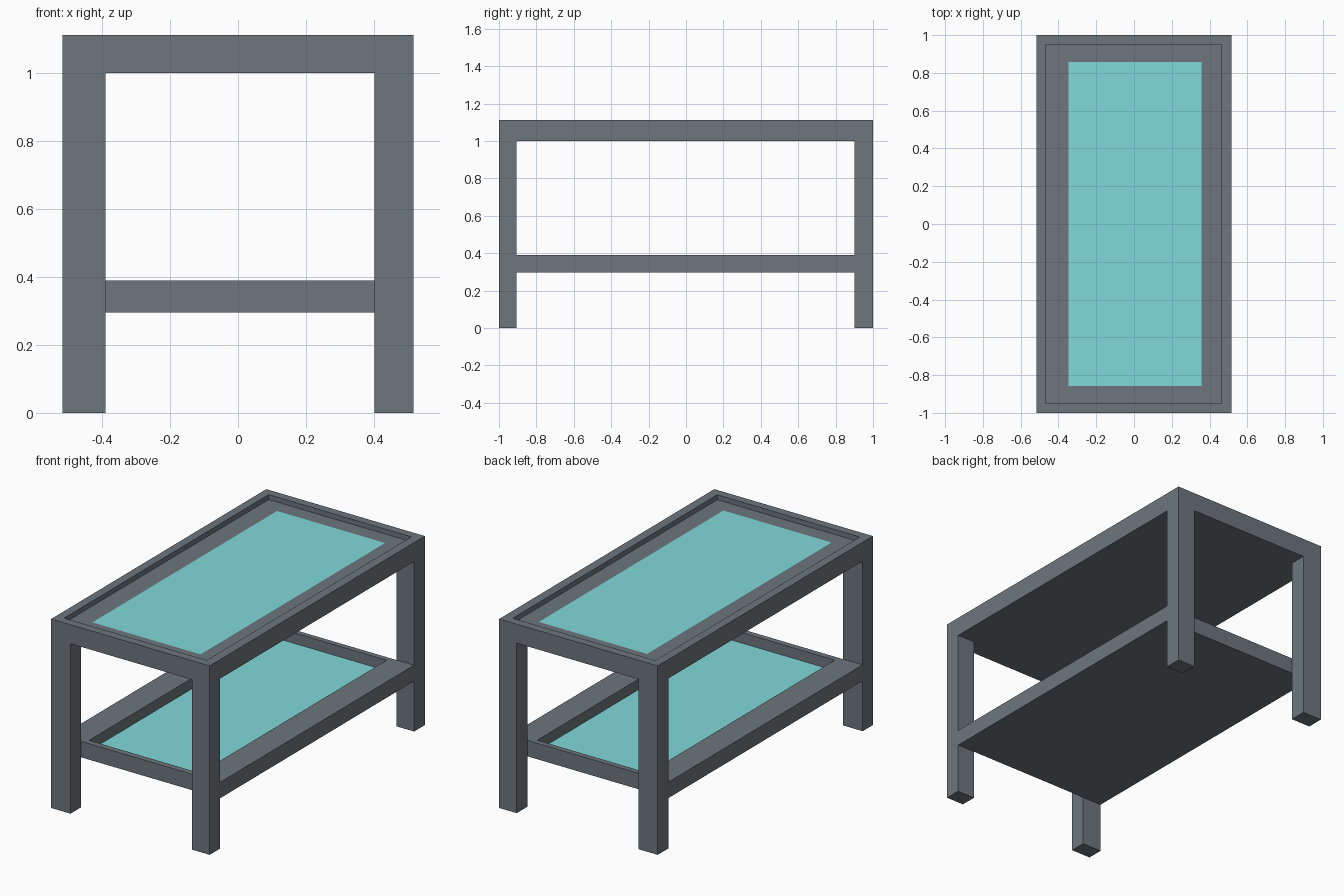
import bpy, bmesh

if "Cube" in bpy.data.objects:
    bpy.data.objects.remove(bpy.data.objects["Cube"])

W, L, H = 0.516, 1.0, 1.112          # half width, half length, height
LEG_X = (-0.39, 0.402)               # inner leg faces
LEG_Y = (-0.905, 0.90)


def material(name, color):
    m = bpy.data.materials.new(name)
    m.diffuse_color = (*color, 1)
    m.use_nodes = True
    m.node_tree.nodes["Principled BSDF"].inputs["Base Color"].default_value = m.diffuse_color
    return m


glass = material("teal_glass", (0.22, 0.69, 0.70))
slate = material("slate_grey", (0.155, 0.18, 0.205))


def box(x0, x1, y0, y1, z0, z1):
    bm = bmesh.new()
    bmesh.ops.create_cube(bm, size=1)
    for v in bm.verts:
        v.co = (x1 if v.co.x > 0 else x0, y1 if v.co.y > 0 else y0, z1 if v.co.z > 0 else z0)
    return bm


def finish(name, bm, mat):
    bmesh.ops.recalc_face_normals(bm, faces=bm.faces)
    me = bpy.data.meshes.new(name)
    bm.to_mesh(me)
    bm.free()
    me.materials.append(mat)
    ob = bpy.data.objects.new(name, me)
    bpy.context.collection.objects.link(ob)


def sink(bm, face, x0, x1, y0, y1, z):
    """Inset a face to a rectangle, then press it down to height z."""
    bmesh.ops.inset_individual(bm, faces=[face], thickness=0.02)
    cx, cy = face.calc_center_median()[:2]
    for v in face.verts:
        v.co.x = x1 if v.co.x > cx else x0
        v.co.y = y1 if v.co.y > cy else y0
    bmesh.ops.inset_individual(bm, faces=[face], thickness=0.0)
    for v in face.verts:
        v.co.z = z
    return face


# Table frame: slab cut at the leg lines, corners pulled down into legs
bm = box(-W, W, -L, L, 1.0, H)
for axis, cuts in ((0, LEG_X), (1, LEG_Y)):
    for c in cuts:
        co, no = [0, 0, 0], [0, 0, 0]
        co[axis], no[axis] = c, 1
        bmesh.ops.bisect_plane(bm, geom=bm.verts[:] + bm.edges[:] + bm.faces[:],
                               plane_co=co, plane_no=no)
bm.normal_update()
corners = []
for f in bm.faces:
    c = f.calc_center_median()
    if f.normal.z < -0.9 and not LEG_X[0] < c.x < LEG_X[1] and not LEG_Y[0] < c.y < LEG_Y[1]:
        corners.append(f)
for f in bmesh.ops.extrude_discrete_faces(bm, faces=corners)["faces"]:
    for v in f.verts:
        v.co.z = 0
bmesh.ops.dissolve_limit(bm, angle_limit=0.01, verts=bm.verts, edges=bm.edges)
bm.normal_update()

# Recessed table top with a pocket for the pane
top = max(bm.faces, key=lambda f: f.calc_center_median().z)
top = sink(bm, top, -0.466, 0.462, -0.951, 0.951, 1.083)
sink(bm, top, -0.347, 0.357, -0.858, 0.858, 1.05)
finish("table_frame", bm, slate)
finish("top_pane", box(-0.347, 0.357, -0.858, 0.858, 1.05, 1.083), glass)

# Lower shelf with a deeper recess
bm = box(-W, W, *LEG_Y, 0.296, 0.39)
top = max(bm.faces, key=lambda f: f.calc_center_median().z)
sink(bm, top, -0.36, 0.36, -0.87, 0.868, 0.31)
finish("lower_shelf", bm, slate)
finish("shelf_pane", box(-0.36, 0.36, -0.87, 0.868, 0.31, 0.328), glass)
